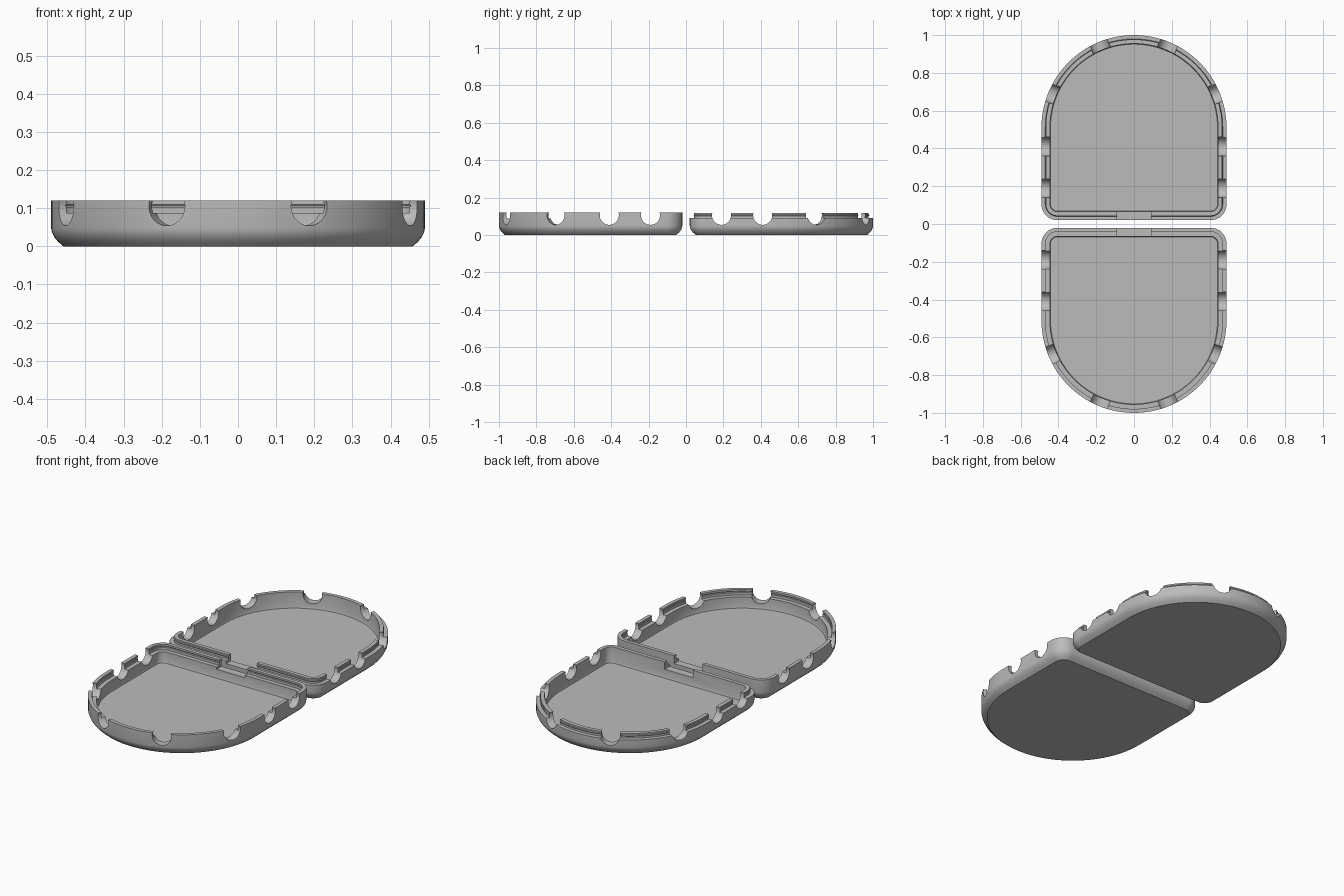
import bpy, bmesh, math
from mathutils import Matrix, Vector

if "Cube" in bpy.data.objects:
    bpy.data.objects.remove(bpy.data.objects["Cube"])

W, FLAT, ARC_Y, CORNER = 0.49, 0.02, 0.51, 0.085   # half width, hinge edge, arc centre, corner radius
HOLE_R, HOLE_Z = 0.051, 0.105

grey = bpy.data.materials.new("grey plastic")
grey.diffuse_color = (0.5, 0.5, 0.5, 1)
grey.use_nodes = True
grey.node_tree.nodes["Principled BSDF"].inputs["Base Color"].default_value = grey.diffuse_color


def outline(d):
    """Round-ended plan outline, moved inwards by d."""
    pts = []

    def arc(cx, cy, r, a0, a1, n):
        for i in range(n + 1):
            a = math.radians(a0 + (a1 - a0) * i / n)
            pts.append((cx + r * math.cos(a), cy + r * math.sin(a)))
    c = W - CORNER
    arc(0, ARC_Y, W - d, 0, 180, 64)
    arc(-c, FLAT + CORNER, CORNER - d, 180, 270, 10)
    arc(c, FLAT + CORNER, CORNER - d, 270, 360, 10)
    return pts


def finish(bm, name):
    bmesh.ops.recalc_face_normals(bm, faces=bm.faces)
    me = bpy.data.meshes.new(name)
    bm.to_mesh(me)
    bm.free()
    me.materials.append(grey)
    ob = bpy.data.objects.new(name, me)
    bpy.context.collection.objects.link(ob)
    return ob


def shell(name, profile, side):
    """Loft the outline through (inset, height) pairs, capped under and inside."""
    bm = bmesh.new()
    rings = [[bm.verts.new((x, side * y, z)) for x, y in outline(d)] for d, z in profile]
    n = len(rings[0])
    for a, b in zip(rings, rings[1:]):
        for i in range(n):
            j = (i + 1) % n
            bm.faces.new((a[i], a[j], b[j], b[i]))
    bm.faces.new(rings[0])
    bm.faces.new(rings[-1])
    return finish(bm, name)


def cutters(name, side):
    """Round rim holes square to the wall, and the hinge slot."""
    bm = bmesh.new()

    def hole(pos, direction, length):
        rot = Vector(direction).to_track_quat('Z', 'Y').to_matrix().to_4x4()
        bmesh.ops.create_cone(bm, cap_ends=True, segments=40, radius1=HOLE_R, radius2=HOLE_R,
                              depth=length, matrix=Matrix.Translation(pos) @ rot)
    for y in (0.19, 0.41):
        for s in (-1, 1):
            hole((s * 0.47, side * y, HOLE_Z), (1, 0, 0), 0.2)
    for deg in (22.5, 67.5, 112.5, 157.5):
        a = math.radians(deg)
        u = Vector((math.cos(a), side * math.sin(a), 0))
        hole(Vector((0, side * ARC_Y, HOLE_Z)) + u * 0.47, u, 0.2)
    bmesh.ops.create_cube(bm, size=1, matrix=Matrix.Translation((0, side * 0.04, 0.13))
                          @ Matrix.Diagonal((0.18, 0.08, 0.11, 1)))
    return finish(bm, name)


def tray(name, profile, side):
    ob = shell(name, profile, side)
    cut = cutters(name + "_cutter", side)
    mod = ob.modifiers.new("rim cuts", 'BOOLEAN')
    mod.operation, mod.solver, mod.object = 'DIFFERENCE', 'EXACT', cut
    bpy.ops.object.select_all(action='DESELECT')
    ob.select_set(True)
    bpy.context.view_layer.objects.active = ob
    bpy.ops.object.modifier_apply(modifier=mod.name)
    bpy.data.objects.remove(cut)
    bpy.ops.object.shade_smooth_by_angle(angle=math.radians(28))


# rounded underside and inner cavity shared by both halves
base = [(0.032, 0), (0.018, 0.012), (0.008, 0.024), (0.002, 0.036), (0, 0.047)]
inside = [(0.045, 0.035), (0.048, 0.025)]

# front half: tall outer rim with a recessed ledge and snap groove inside
tray("front_tray", base + [(0, 0.12), (0.021, 0.12), (0.021, 0.11), (0.018, 0.106),
                           (0.021, 0.102), (0.021, 0.088), (0.045, 0.088)] + inside, -1)

# back half: low outer rim with a raised inner lip and snap bead
tray("back_tray", base + [(0, 0.09), (0.023, 0.09), (0.023, 0.101), (0.020, 0.105),
                          (0.023, 0.109), (0.023, 0.117), (0.045, 0.117)] + inside, 1)
